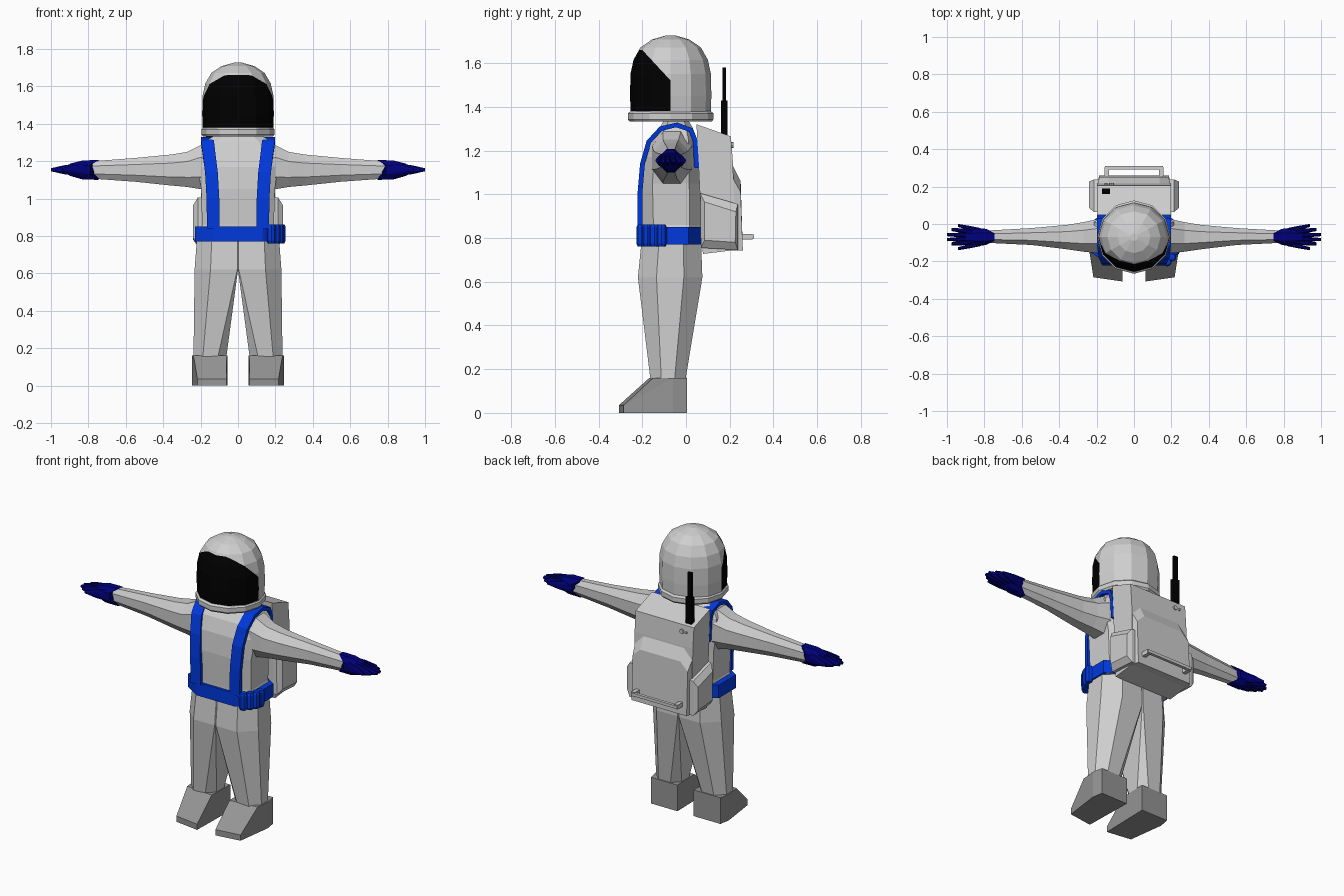
import bpy, bmesh, math
from mathutils import Vector

if "Cube" in bpy.data.objects:
    bpy.data.objects.remove(bpy.data.objects["Cube"])


def material(name, rgb):
    m = bpy.data.materials.new(name)
    m.diffuse_color = (*rgb, 1)
    m.use_nodes = True
    m.node_tree.nodes["Principled BSDF"].inputs["Base Color"].default_value = m.diffuse_color
    return m


SUIT = material("suit_grey", (0.62, 0.62, 0.62))
BOOT = material("boot_grey", (0.30, 0.30, 0.30))
BLUE = material("strap_blue", (0.0, 0.04, 0.73))
NAVY = material("glove_navy", (0.0, 0.0, 0.20))
BLACK = material("visor_black", (0.0, 0.0, 0.0))
CY = -0.07  # body centre line in y


def finish(name, bm, *mats):
    bmesh.ops.recalc_face_normals(bm, faces=bm.faces)
    me = bpy.data.meshes.new(name)
    bm.to_mesh(me)
    bm.free()
    for m in mats:
        me.materials.append(m)
    ob = bpy.data.objects.new(name, me)
    bpy.context.collection.objects.link(ob)
    return ob


def loft_into(bm, rings):
    rows = [[bm.verts.new(p) for p in r] for r in rings]
    n = len(rows[0])
    for a, b in zip(rows, rows[1:]):
        for i in range(n):
            j = (i + 1) % n
            bm.faces.new((a[i], a[j], b[j], b[i]))
    bm.faces.new(rows[0])
    bm.faces.new(rows[-1])


def loft(name, rings, mat):
    bm = bmesh.new()
    loft_into(bm, rings)
    return finish(name, bm, mat)


def octagon(u0, u1, v0, v1, k=0.45):
    """Chamfered rectangle in two axes; k is the flat share of each side."""
    cu, cv, hu, hv = (u0 + u1) / 2, (v0 + v1) / 2, (u1 - u0) / 2, (v1 - v0) / 2
    pts = [(k, -1), (1, -k), (1, k), (k, 1), (-k, 1), (-1, k), (-1, -k), (-k, -1)]
    return [(cu + a * hu, cv + b * hv) for a, b in pts]


def ring_z(z, x0, x1, y0, y1, k=0.45):
    return [(x, y, z) for x, y in octagon(x0, x1, y0, y1, k)]


def leg_ring(z, x0, x1, y0, y1, ci, co):
    """Leg section with separate inner (ci) and outer (co) corner chamfers."""
    return [(x, y, z) for x, y in (
        (x0 + ci, y0), (x1 - co, y0), (x1, y0 + co), (x1, y1 - co),
        (x1 - co, y1), (x0 + ci, y1), (x0, y1 - ci), (x0, y0 + ci))]


def circle_z(r, z, n=12, x=0, y=CY, sx=1.0):
    return [(x + sx * r * math.cos(math.tau * i / n),
             y + r * math.sin(math.tau * i / n), z) for i in range(n)]


def box(name, x0, x1, y0, y1, z0, z1, mat):
    return loft(name, [[(x0, y0, z), (x1, y0, z), (x1, y1, z), (x0, y1, z)]
                       for z in (z0, z1)], mat)


# Torso: stacked chamfered sections from belt to collar
torso = [(0.77, .222, -.205, .07), (0.86, .192, -.20, .068),
         (1.05, .197, -.205, .066), (1.17, .215, -.193, .062), (1.25, .215, -.165, .052),
         (1.305, .18, -.12, .03), (1.34, .12, -.10, .01)]
loft("torso", [ring_z(z, -w, w, f, b, .62) for z, w, f, b in torso], SUIT)

# Belt
loft("belt", [ring_z(z, -.23, .23, -.216, .075, .57) for z in (.77, .85)], BLUE)

# Belt pouches wrapping the front corner of the belt
for i, (x, y) in enumerate([(.178, -.203), (.203, -.176), (.222, -.145), (.23, -.112)]):
    loft(f"belt_pouch_{i}", [circle_z(r, z, 8, x, y) for r, z in
                             ((.018, .76), (.024, .775), (.024, .85), (.018, .862))], BLUE)

# Helmet: turned dome; the visor is cut out by planes and coloured by region
prof = [(.183, 1.37), (.186, 1.45), (.184, 1.55), (.170, 1.615), (.138, 1.672),
        (.085, 1.708), (.02, 1.727)]
bm = bmesh.new()
loft_into(bm, [circle_z(r, z, sx=1.03) for r, z in prof])
SLOPE = 1.08
for co, no in (((0, 0, 1.66), (0, 0, 1)), ((0, 0, 1.38), (0, 0, 1)),
               ((0, CY - .002, 0), (0, 1, 0)), ((0, -.20, 1.66), (0, SLOPE, 1))):
    bmesh.ops.bisect_plane(bm, geom=bm.verts[:] + bm.edges[:] + bm.faces[:],
                           plane_co=co, plane_no=Vector(no).normalized(), dist=1e-5)
for f in bm.faces:
    c = f.calc_center_median()
    if c.y < CY - .002 and 1.38 < c.z < min(1.66, 1.66 - SLOPE * (c.y + .20)):
        f.material_index = 1
finish("helmet_with_visor", bm, SUIT, BLACK)
loft("helmet_rim", [circle_z(r, z) for r, z in
                    ((.188, 1.333), (.196, 1.343), (.196, 1.37), (.184, 1.38))], SUIT)

# Backpack body: side profile spread over the width
side = [(.048, 1.32), (.205, 1.265), (.215, 1.14), (.225, .745), (.077, .727)]
loft("backpack_body", [[(x, y, z) for y, z in side] for x in (-.197, .197)], SUIT)


# Backpack raised rear panel with chamfered top corners
def panel(y, w, top, c):
    return [(-w, y + .01, .743), (w, y + .01, .743), (w, y, top - c), (w - c, y, top),
            (c - w, y, top), (-w, y, top - c)]


loft("backpack_panel", [panel(.205, .196, 1.15, .06), panel(.25, .186, 1.06, .05)], SUIT)

# Handle bar on the rear panel
box("handle_bar", -.155, .155, .292, .31, .797, .815, SUIT)
for s in (-1, 1):
    box("handle_mount", s * .145 - .012, s * .145 + .012, .25, .305, .793, .819, SUIT)

# Antenna: thick base, thin rod
box("antenna_base", -.171, -.129, .161, .189, 1.25, 1.43, BLACK)
box("antenna_rod", -.163, -.137, .167, .183, 1.42, 1.58, BLACK)

# Small knobs at the pack's upper corner
for x, r in ((-.15, .007), (-.12, .013)):
    loft("pack_knob", [[(x + r * math.cos(math.tau * i / 8), y,
                         1.225 + r * math.sin(math.tau * i / 8)) for i in range(8)]
                       for y in (.20, .218)], SUIT)

for s, tag in ((1, "left"), (-1, "right")):
    def flip(rings):
        return [[(s * x, y, z) for x, y, z in r] for r in rings]

    # Leg with its half of the hips
    loft(f"{tag}_leg", flip([
        leg_ring(.78, 0, .220, -.204, .069, .004, .08),
        leg_ring(.62, 0, .232, -.22, .075, .004, .085),
        leg_ring(.155, .062, .238, -.163, -.002, .045, .05)]), SUIT)

    # Boot: heel block flowing to a low, narrower toe
    bm = bmesh.new()
    boot = [[(.055, .004), (.235, .004), (.247, -.06), (.238, -.15), (.06, -.168)],
            [(.055, .004), (.235, .004), (.247, -.06), (.217, -.285), (.062, -.307)]]
    loft_into(bm, flip([[(x, y, 0) for x, y in boot[1]],
                        [(x, y, .16 if y > -.1 else .035) for x, y in boot[1]],
                        [(x, y, .16) for x, y in boot[0]]]))
    bmesh.ops.remove_doubles(bm, verts=bm.verts, dist=1e-4)
    finish(f"{tag}_boot", bm, BOOT)

    # Arm: sections along x
    arm = [(.13, -.155, .03, 1.04, 1.295), (.20, -.155, .025, 1.05, 1.285),
           (.27, -.148, .01, 1.062, 1.25), (.36, -.135, -.005, 1.07, 1.235),
           (.55, -.112, -.022, 1.09, 1.217), (.80, -.10, -.036, 1.108, 1.198)]
    loft(f"{tag}_arm", flip([[(x, y, z) for y, z in octagon(a, b, c, d)]
                             for x, a, b, c, d in arm]), SUIT)

    # Glove: cuff pointed along the middle, palm, fingers and side fingers
    bm = bmesh.new()
    hand = [(.79, -.112, -.026, 1.100, 1.206), (.83, -.118, -.022, 1.102, 1.204),
            (.90, -.108, -.03, 1.122, 1.186)]
    rings = [[(x, y, z) for y, z in octagon(a, b, c, d)] for x, a, b, c, d in hand]
    rings[0] = [(.745 if abs(y - CY) < .03 else x, y, z) for x, y, z in rings[0]]
    loft_into(bm, flip(rings))
    for y0, y1, x0, x1 in ((-.098, -.106, .87, .975), (-.080, -.083, .87, 1.0),
                           (-.060, -.057, .87, 1.0), (-.040, -.030, .87, .975),
                           (-.105, -.132, .82, .94), (-.035, -.008, .82, .94)):
        loft_into(bm, flip([[(x, y, z) for y, z in octagon(c - h, c + h, 1.154 - v, 1.154 + v)]
                            for x, c, h, v in ((x0, y0, .013, .032),
                                               ((x0 + x1) / 2, (y0 + y1) / 2, .012, .023),
                                               (x1, y1, .008, .008))]))
    finish(f"{tag}_glove", bm, NAVY)

    # Shoulder strap: ribbon up the chest, over the shoulder and behind the pack
    path = [(.132, -.222, .84), (.134, -.222, 1.0), (.142, -.21, 1.14), (.155, -.18, 1.245),
            (.163, -.12, 1.31), (.165, -.04, 1.328), (.165, .03, 1.302), (.165, .052, 1.25),
            (.163, .06, 1.12)]
    strap = []
    for x, y, z in path:
        d = (Vector((CY, min(z, 1.2))) - Vector((y, z))).normalized() * .022
        strap.append([(x - .034, y, z), (x + .034, y, z),
                      (x + .034, y + d.x, z + d.y), (x - .034, y + d.x, z + d.y)])
    loft(f"{tag}_strap", flip(strap), BLUE)

    # Backpack side pocket with bevelled edges
    outer = [(.085, .79), (.225, .78), (.228, .92), (.085, .965)]
    inner = [(.068, .755), (.237, .745), (.237, .955), (.065, 1.005)]
    loft(f"{tag}_pocket", flip([[(x, y, z) for y, z in o]
                                for x, o in ((.19, inner), (.215, inner), (.24, outer))]), SUIT)
